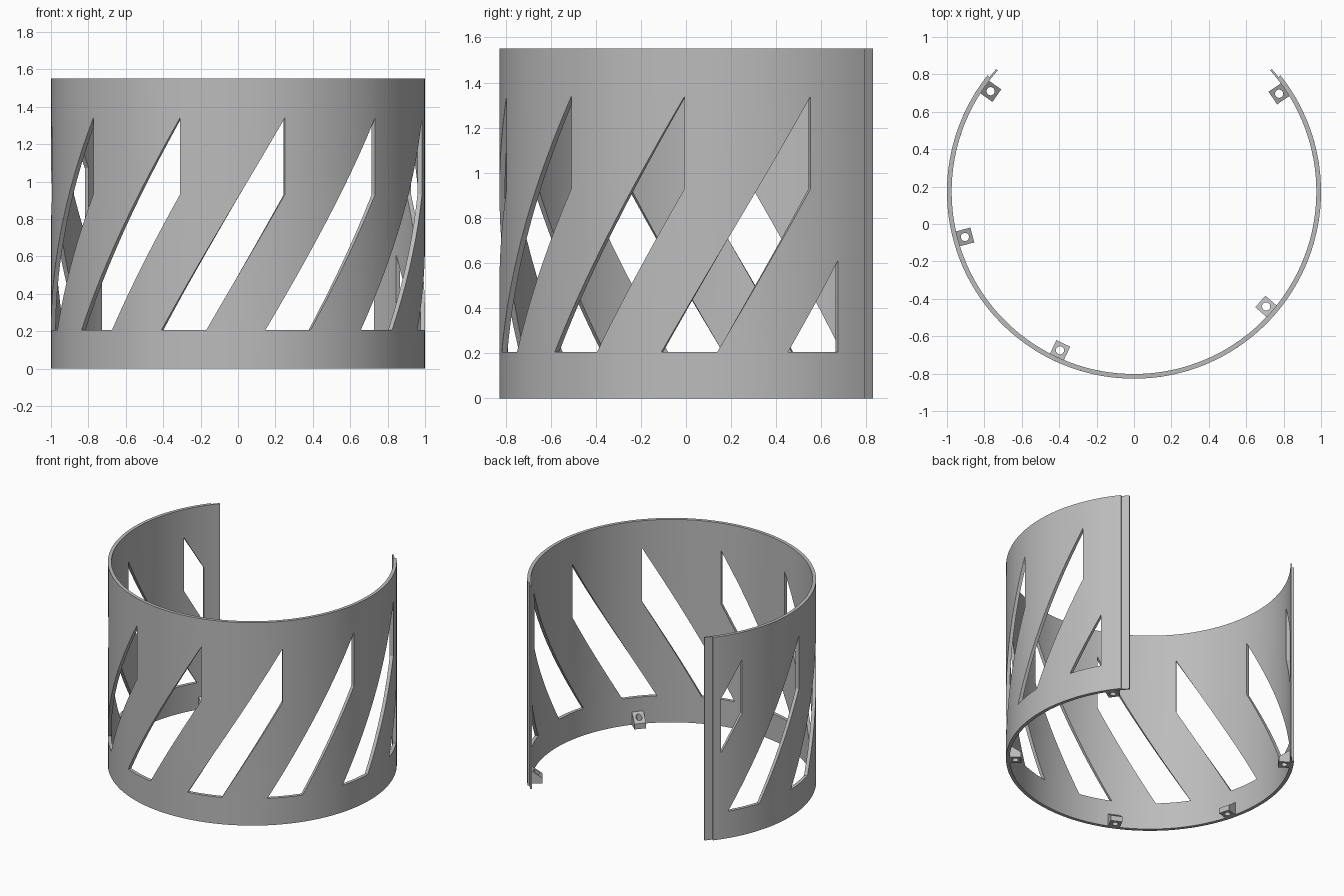
import bpy, bmesh, math
from mathutils import Vector

if "Cube" in bpy.data.objects:
    bpy.data.objects.remove(bpy.data.objects["Cube"])

CY = 0.173                     # y of the ring axis
HEIGHT, RADIUS, WALL = 1.55, 1.0, 0.025
END, LIP_END = 128.4, 131.7    # arc limits in degrees, 0 = front
SLOT_BOTTOM, SLOT_SIDE, SLOT_TOP = 0.205, 0.93, 1.34
SLOT_ENDS = (-125.0, 120.1)    # end slots are cut off here
SLOTS = [14.5 + 32.6 * k for k in range(-4, 5)]
UP_SLOPE = (SLOT_TOP - SLOT_BOTTOM) / 38.7
LOW_SLOPE = (SLOT_SIDE - SLOT_BOTTOM) / 24.3

grey = bpy.data.materials.new("grey")
grey.diffuse_color = (0.5, 0.5, 0.5, 1)
grey.use_nodes = True
grey.node_tree.nodes["Principled BSDF"].inputs["Base Color"].default_value = grey.diffuse_color


def on_ring(deg, r, z):
    a = math.radians(deg)
    return Vector((r * math.sin(a), CY - r * math.cos(a), z))


def add_object(name, bm):
    mesh = bpy.data.meshes.new(name)
    bm.to_mesh(mesh)
    bm.free()
    mesh.materials.append(grey)
    ob = bpy.data.objects.new(name, mesh)
    bpy.context.collection.objects.link(ob)
    return ob


def finish(ob):
    bpy.ops.object.select_all(action='DESELECT')
    ob.select_set(True)
    bpy.context.view_layer.objects.active = ob
    for m in list(ob.modifiers):
        bpy.ops.object.modifier_apply(modifier=m.name)
    bpy.ops.object.shade_smooth_by_angle(angle=math.radians(25))


def flat_sheet(a0, a1):
    bm = bmesh.new()
    bm.faces.new([bm.verts.new(p) for p in
                  ((a0, 0, 0), (a1, 0, 0), (a1, HEIGHT, 0), (a0, HEIGHT, 0))])
    return bm


def split(bm, point, direction):
    n = Vector((-direction[1], direction[0], 0)).normalized()
    bmesh.ops.bisect_plane(bm, geom=bm.verts[:] + bm.edges[:] + bm.faces[:],
                           plane_co=(point[0], point[1], 0), plane_no=n, dist=1e-5)


def in_slot(a, z):
    if z < SLOT_BOTTOM or not SLOT_ENDS[0] < a < SLOT_ENDS[1]:
        return False
    return any(a < t and SLOT_SIDE + (a - t) * LOW_SLOPE < z < SLOT_TOP + (a - t) * UP_SLOPE
               for t in SLOTS)


def roll_up(name, bm, radius, thickness):
    for v in bm.verts:
        v.co = on_ring(v.co.x, radius, v.co.y)
    ob = add_object(name, bm)
    mod = ob.modifiers.new("thickness", 'SOLIDIFY')
    mod.thickness = thickness
    mod.offset = -1
    finish(ob)


# curved wall: scored flat, slots removed, then rolled up
bm = flat_sheet(-END, END)
split(bm, (0, SLOT_BOTTOM), (1, 0))
for t in SLOTS:
    split(bm, (t, SLOT_TOP), (1, UP_SLOPE))
    split(bm, (t, SLOT_SIDE), (1, LOW_SLOPE))
    split(bm, (t, 0), (0, 1))
for a in SLOT_ENDS:
    split(bm, (a, 0), (0, 1))
for i in range(1, 100):
    split(bm, (-END + 2 * END * i / 100, 0), (0, 1))
holes = [f for f in bm.faces if in_slot(*f.calc_center_median().xy)]
bmesh.ops.delete(bm, geom=holes, context='FACES')
roll_up("curved_wall", bm, RADIUS, WALL)

# thin joining lips on both ends
for name, a0, a1 in (("left_lip", -LIP_END, -END + 0.3), ("right_lip", END - 0.3, LIP_END)):
    bm = flat_sheet(a0, a1)
    split(bm, ((a0 + a1) / 2, 0), (0, 1))
    roll_up(name, bm, 0.986, 0.011)

# screw blocks with a through hole and a sloping top, inside the bottom rim
for n, deg in enumerate((-125, -75, -25, 49, 124)):
    bm = bmesh.new()
    half, hole, steps, mid = 0.041, 0.022, 16, 0.936
    rings = []
    for square, top in ((True, False), (True, True), (False, True), (False, False)):
        ring = []
        for i in range(steps):
            a = 2 * math.pi * i / steps
            c, s = math.cos(a), math.sin(a)
            k = half / max(abs(c), abs(s)) if square else hole
            z = 0.07 + 0.7 * k * c if top else 0.0
            p = on_ring(deg, mid + k * c, z)
            side = math.radians(deg)
            ring.append(bm.verts.new(p + Vector((math.cos(side), math.sin(side), 0)) * k * s))
        rings.append(ring)
    for j in range(4):
        lo, hi = rings[j], rings[(j + 1) % 4]
        for i in range(steps):
            m = (i + 1) % steps
            bm.faces.new((lo[i], lo[m], hi[m], hi[i]))
    bmesh.ops.recalc_face_normals(bm, faces=bm.faces[:])
    finish(add_object(f"screw_block_{n + 1}", bm))
